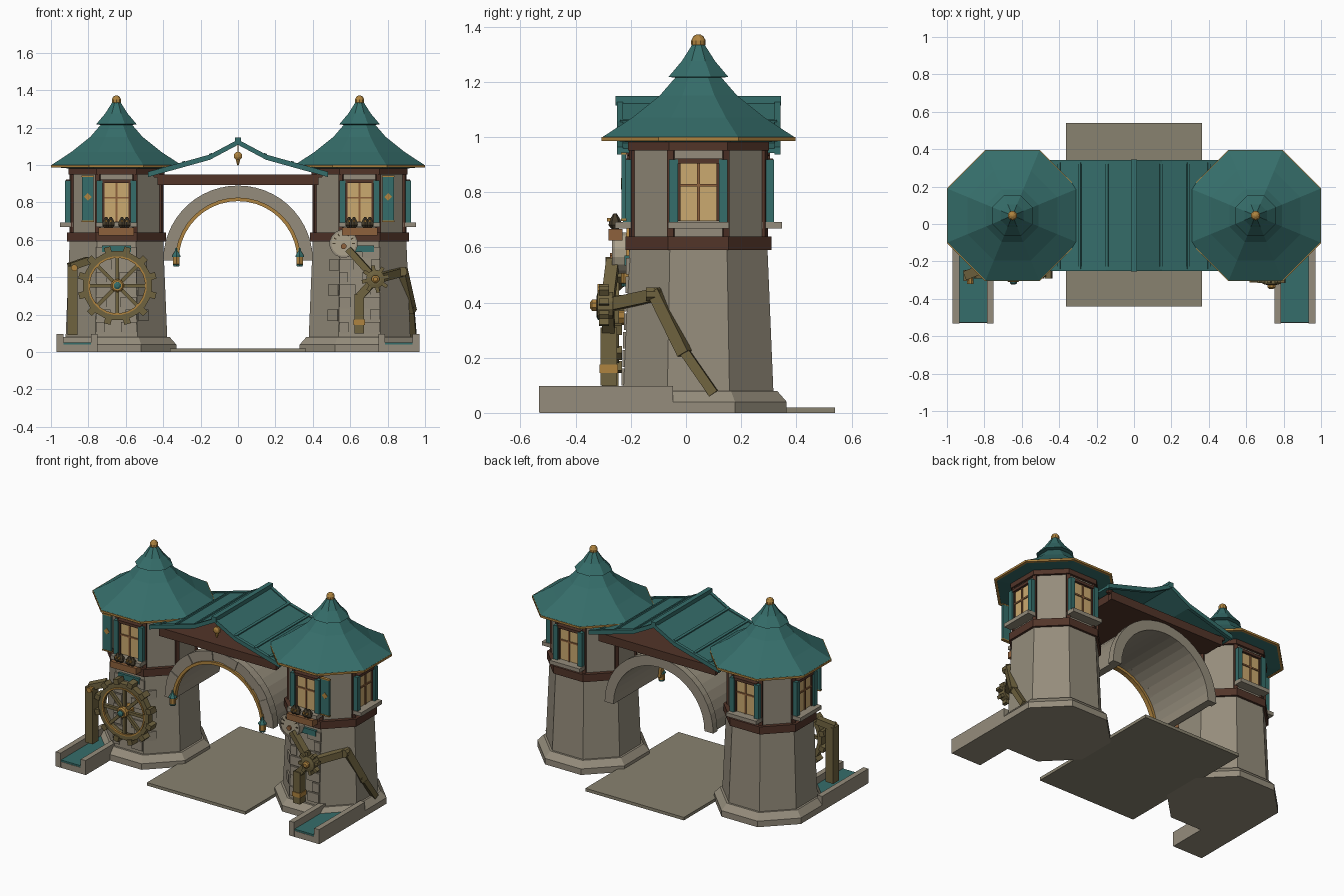
import bpy, bmesh, math, random
from mathutils import Matrix, Vector

if "Cube" in bpy.data.objects:
    bpy.data.objects.remove(bpy.data.objects["Cube"])

random.seed(4)
CY, TX = 0.045, 0.65          # tower centre
PI = math.pi


def mat(name, r, g, b):
    m = bpy.data.materials.new(name)
    m.diffuse_color = (r, g, b, 1)
    m.use_nodes = True
    m.node_tree.nodes["Principled BSDF"].inputs["Base Color"].default_value = m.diffuse_color
    return m


TEAL = mat("teal_tile", .036, .155, .145)
STONE = mat("stone", .30, .265, .20)
PAVE = mat("paving", .25, .225, .16)
BROWN = mat("dark_timber", .085, .035, .022)
GLASS = mat("lit_window", .60, .40, .16)
GOLD = mat("brass", .43, .23, .05)
WOOD = mat("olive_wood", .16, .125, .05)
BOXM = mat("planter_wood", .27, .12, .045)
PLANT = mat("dark_plant", .06, .045, .025)
CREAM = mat("dial_cream", .42, .37, .27)


def finish(name, bm, m):
    bmesh.ops.recalc_face_normals(bm, faces=bm.faces)
    me = bpy.data.meshes.new(name)
    bm.to_mesh(me)
    bm.free()
    me.materials.append(m)
    ob = bpy.data.objects.new(name, me)
    bpy.context.collection.objects.link(ob)
    return ob


def box(name, c, s, m, rot=Matrix()):
    bm = bmesh.new()
    bmesh.ops.create_cube(bm, size=1, matrix=Matrix.Translation(c) @ rot @ Matrix.Diagonal((*s, 1)))
    return finish(name, bm, m)


def beam(name, p, q, w, d, m):
    p, q = Vector(p), Vector(q)
    rot = (q - p).to_track_quat('Z', 'Y').to_matrix().to_4x4()
    return box(name, (p + q) / 2, (w, d, (q - p).length), m, rot)


def lathe(name, prof, n, c, m, front=False, closed=False, start=None):
    """Turn (radius, height) profile; front=True points the axis at -y."""
    bm = bmesh.new()
    a0 = PI / n if start is None else start
    rings = [[bm.verts.new((r * math.cos(a0 + 2 * PI * i / n), r * math.sin(a0 + 2 * PI * i / n), z))
              for i in range(n)] for r, z in prof]
    pairs = list(zip(rings, rings[1:]))
    if closed:
        pairs.append((rings[-1], rings[0]))
    else:
        bm.faces.new(rings[0])
        bm.faces.new(rings[-1])
    for a, b in pairs:
        for i in range(n):
            j = (i + 1) % n
            bm.faces.new((a[i], a[j], b[j], b[i]))
    M = Matrix.Translation(c)
    if front:
        M = M @ Matrix.Rotation(PI / 2, 4, 'X')
    bm.transform(M)
    return finish(name, bm, m)


def octagon(name, prof, x, m, closed=False):
    k = 1 / math.cos(PI / 8)
    return lathe(name, [(a * k, z) for a, z in prof], 8, (x, CY, 0), m, closed=closed)


def prism(name, pts, y0, y1, m):
    bm = bmesh.new()
    a = [bm.verts.new((x, y0, z)) for x, z in pts]
    b = [bm.verts.new((x, y1, z)) for x, z in pts]
    bm.faces.new(a)
    bm.faces.new(b)
    for i in range(len(a)):
        j = (i + 1) % len(a)
        bm.faces.new((a[i], a[j], b[j], b[i]))
    return finish(name, bm, m)


def arc(name, r0, r1, y0, y1, m, a0=0, a1=PI, n=20):
    ang = [a0 + (a1 - a0) * i / n for i in range(n + 1)]
    p = [(r1 * math.cos(a), .49 + r1 * math.sin(a)) for a in ang]
    p += [(r0 * math.cos(a), .49 + r0 * math.sin(a)) for a in reversed(ang)]
    return prism(name, p, y0, y1, m)


def face_box(name, sx, a, u, d, z, s, m):
    """Box on a tower side facing angle a; s = (along, outward, up)."""
    n = Vector((math.cos(a), math.sin(a), 0))
    t = Vector((-n.y, n.x, 0))
    c = Vector((sx * TX, CY, z)) + n * d + t * u
    return box(name, c, s, m, Matrix.Rotation(a - PI / 2, 4, 'Z'))


def window(sx, a):
    face_box("window_pane", sx, a, 0, .244, .80, (.15, .02, .21), GLASS)
    face_box("window_mullion", sx, a, 0, .25, .80, (.010, .02, .21), BOXM)
    face_box("window_transom", sx, a, 0, .25, .825, (.15, .02, .010), BOXM)
    face_box("window_lintel", sx, a, 0, .252, .913, (.17, .035, .018), BROWN)
    face_box("window_sill", sx, a, 0, .268, .68, (.22, .07, .025), STONE)
    for s in (-1, 1):
        face_box("window_frame", sx, a, s * .07, .25, .80, (.010, .024, .21), BROWN)
        face_box("window_shutter", sx, a, s * .09, .257, .805, (.032, .034, .225), TEAL)


# Towers with roofs, timbers and windows
for sx in (-1, 1):
    x = sx * TX
    octagon("tower_plinth", [(.32, 0), (.32, .04), (.285, .08), (.2, .08)], x, STONE)
    octagon("tower_body", [(.272, .07), (.25, .6), (.24, .64), (.24, .985)], x, STONE)
    octagon("timber_band", [(.265, .59), (.265, .64)], x, BROWN)
    octagon("eave_band", [(.256, .95), (.256, .986)], x, BROWN)
    octagon("tower_roof", [(.24, .98), (.347, .99), (.347, 1.0), (.24, 1.07), (.14, 1.15), (.075, 1.225)], x, TEAL)
    octagon("eave_trim", [(.335, .986), (.351, .986), (.351, .999), (.335, 1.0)], x, GOLD, True)
    octagon("roof_cap", [(.09, 1.215), (.108, 1.218), (.06, 1.275), (.022, 1.335)], x, TEAL)
    lathe("finial", [(.02, 1.325), (.026, 1.335), (.026, 1.35), (.018, 1.365), (.006, 1.372)], 10, (x, CY, 0), GOLD)
    for i in range(8):
        a = PI / 8 + i * PI / 4
        face_box("corner_post", sx, a, 0, .255, .80, (.024, .024, .33), BROWN)
    for a in (-PI / 2, PI / 2, 0 if sx > 0 else PI):
        window(sx, a)

    # Front dressing: open shutter, planter, plaque
    box("open_shutter", (sx * .803, -.225, .82), (.062, .016, .245), TEAL)
    for z in (.70, .94):
        box("shutter_strap", (sx * .803, -.226, z), (.066, .02, .008), GOLD)
    box("shutter_diamond", (sx * .803, -.232, .83), (.03, .008, .03), GOLD, Matrix.Rotation(PI / 4, 4, 'Y'))
    box("planter", (x, -.255, .645), (.19, .05, .042), BOXM)
    for u in (-.055, -.03, .03, .055):
        lathe("plant", [(.008, .66), (.024, .68), (.02, .70), (.006, .722)], 6, (x + u, -.257, 0), PLANT)
        box("blossom", (x + u, -.28, .70), (.012, .012, .012), GOLD)
    box("plaque", (x, -.213, .552), (.155, .02, .037), TEAL)

    # Raised corner stones on the front and diagonal sides
    for i in range(7):
        z = .13 + i * .067
        d = .272 - .022 * (z - .07) / .53
        for s in (-1, 1):
            w = (.085 if (i + (s > 0)) % 2 else .05) + random.uniform(-.01, .01)
            if random.random() < .85:
                face_box("corner_stone", sx, -PI / 2, s * (.108 - w / 2), d, z, (w, .018, .06), STONE)
            if s * sx < 0 and i % 2:
                face_box("corner_stone", sx, -PI / 2 + s * PI / 4, -s * .07, d, z, (.075, .018, .06), STONE)

    # Water channel
    box("channel_base", (sx * .86, -.29, .02), (.22, .48, .04), STONE)
    box("channel_water", (sx * .86, -.29, .045), (.16, .475, .012), TEAL)
    for wx in (.952, .768):
        box("channel_wall", (sx * wx, -.29, .05), (.036, .485, .095), STONE)

    # Lantern hanging from the arch
    lx = sx * .33
    lathe("lantern_body", [(.014, .465), (.021, .47), (.021, .508), (.014, .512)], 6, (lx, -.215, 0), GOLD)
    lathe("lantern_cap", [(.026, .508), (.026, .515), (.008, .54), (.006, .555)], 6, (lx, -.215, 0), TEAL)
    lathe("lantern_foot", [(.018, .458), (.02, .468)], 6, (lx, -.215, 0), TEAL)

# Paving and archway
box("paving_slab", (0, .05, .01), (.725, .98, .02), PAVE)
arc("arch_barrel", .335, .385, -.18, .27, STONE)
arc("arch_back_ring", .335, .40, .24, .285, STONE)
for i in range(13):
    arc("arch_stone", .335, .40, -.2 - .006 * (i % 2), -.15, STONE, PI * i / 13, PI * (i + 1) / 13, 2)
arc("arch_brass_trim", .317, .336, -.215, -.185, GOLD)

# Bridge deck and gable roof
box("bridge_deck", (0, .045, .92), (.85, .49, .052), BROWN)
for y in (-.2, .29):
    box("bridge_beam", (0, y, .92), (.86, .03, .056), BROWN)


def roof_shape(up, down):
    top = [(-.48, .958), (-.15, 1.05), (0, 1.13), (.15, 1.05), (.48, .958)]
    return [(x, z + up) for x, z in top] + [(x, z - down) for x, z in reversed(top)]


prism("bridge_roof", roof_shape(0, .016), -.24, .335, TEAL)
for y in (-.25, .32):
    prism("barge_board", roof_shape(.006, .022), y, y + .022, TEAL)
box("roof_ridge", (0, .045, 1.131), (.032, .6, .034), TEAL)
for s in (-1, 1):
    for bx, bz in ((.145, 1.054), (.29, 1.012), (.40, .982)):
        box("roof_batten", (s * bx, .045, bz), (.016, .57, .016), TEAL, Matrix.Rotation(s * .3, 4, 'Y'))
    for y in (-.2, .29):
        beam("rafter_tie", (s * .42, y, .945), (s * .45, y, .95), .02, .03, BROWN)

# Gable pendant
lathe("pendant_rosette", [(.024, 0), (.024, .014), (.01, .022)], 8, (0, -.215, 1.048), GOLD, True)
lathe("pendant_drop", [(.004, .998), (.012, 1.022), (.009, 1.04)], 6, (0, -.222, 0), GOLD)
box("pendant_hanger", (0, -.218, 1.085), (.008, .008, .06), GOLD)

# Water wheel on the left tower
WX, WY, WZ = -.645, -.262, .355
lathe("wheel_rim", [(.155, -.02), (.186, -.02), (.186, .022), (.155, .022)], 24, (WX, WY, WZ), WOOD, True, True)
lathe("wheel_band", [(.148, .012), (.158, .012), (.158, .026), (.148, .026)], 24, (WX, WY, WZ), GOLD, True, True)
for i in range(8):
    a = i * PI / 4
    beam("wheel_spoke", (WX, WY - .008, WZ), (WX + .16 * math.cos(a), WY - .008, WZ + .16 * math.sin(a)), .02, .02, WOOD)
for i in range(12):
    a = PI / 12 + i * PI / 6
    c = (WX + .195 * math.cos(a), WY, WZ + .195 * math.sin(a))
    box("wheel_paddle", c, (.035, .06, .036), WOOD, Matrix.Rotation(-a, 4, 'Y'))
lathe("wheel_hub", [(.036, -.04), (.036, .04), (.028, .048)], 10, (WX, WY, WZ), GOLD, True)
lathe("wheel_hub_cap", [(.02, .04), (.02, .056), (.01, .062)], 8, (WX, WY, WZ), TEAL, True)

# Bracket beside the wheel
beam("bracket_post", (-.885, -.275, .09), (-.885, -.275, .46), .055, .06, WOOD)
beam("bracket_arm", (-.90, -.275, .455), (-.80, -.235, .49), .05, .04, WOOD)
lathe("bracket_pin", [(.018, 0), (.018, .045)], 8, (-.875, -.275, .45), GOLD, True)

# Crank machine on the right tower
H = (.735, -.285, .39)
lathe("crank_gear", [(.05, -.02), (.05, .035), (.03, .04)], 12, H, WOOD, True)
for i in range(8):
    a = i * PI / 4 + .2
    c = (H[0] + .06 * math.cos(a), H[1] - .012, H[2] + .06 * math.sin(a))
    box("gear_tooth", c, (.028, .035, .02), WOOD, Matrix.Rotation(-a, 4, 'Y'))
lathe("crank_hub", [(.022, .03), (.022, .055), (.012, .062)], 8, H, GOLD, True)
beam("crank_axle", (.735, -.2, .39), H, .04, .04, WOOD)
beam("dial_arm", (.59, -.265, .55), H, .045, .035, WOOD)
beam("upper_leg", H, (.648, -.28, .295), .045, .045, WOOD)
beam("lower_leg", (.648, -.28, .31), (.648, -.28, .10), .05, .06, WOOD)
box("leg_band", (.648, -.28, .16), (.06, .068, .03), GOLD)
beam("side_arm", H, (.88, -.10, .43), .04, .045, WOOD)
beam("side_arm_middle", (.88, -.115, .44), (.93, -.005, .215), .04, .045, WOOD)
beam("side_arm_lower", (.925, -.025, .25), (.94, .10, .07), .03, .035, WOOD)
lathe("elbow_joint", [(.026, -.02), (.026, .03)], 8, (.88, -.115, .43), WOOD, True)

# Dial
D = (.565, -.245, .58)
lathe("dial_case", [(.076, -.03), (.076, .012), (.07, .018)], 16, D, CREAM, True)
lathe("dial_rim", [(.066, .012), (.076, .012), (.076, .024), (.066, .024)], 16, D, STONE, True, True)
for i in range(7):
    a = PI * i / 6
    beam("dial_tick", (D[0] + .045 * math.cos(a), D[1] - .02, D[2] + .045 * math.sin(a)),
         (D[0] + .06 * math.cos(a), D[1] - .02, D[2] + .06 * math.sin(a)), .005, .006, PLANT)
lathe("dial_boss", [(.016, .01), (.016, .03)], 8, (D[0], D[1], D[2] - .015), BOXM, True)
